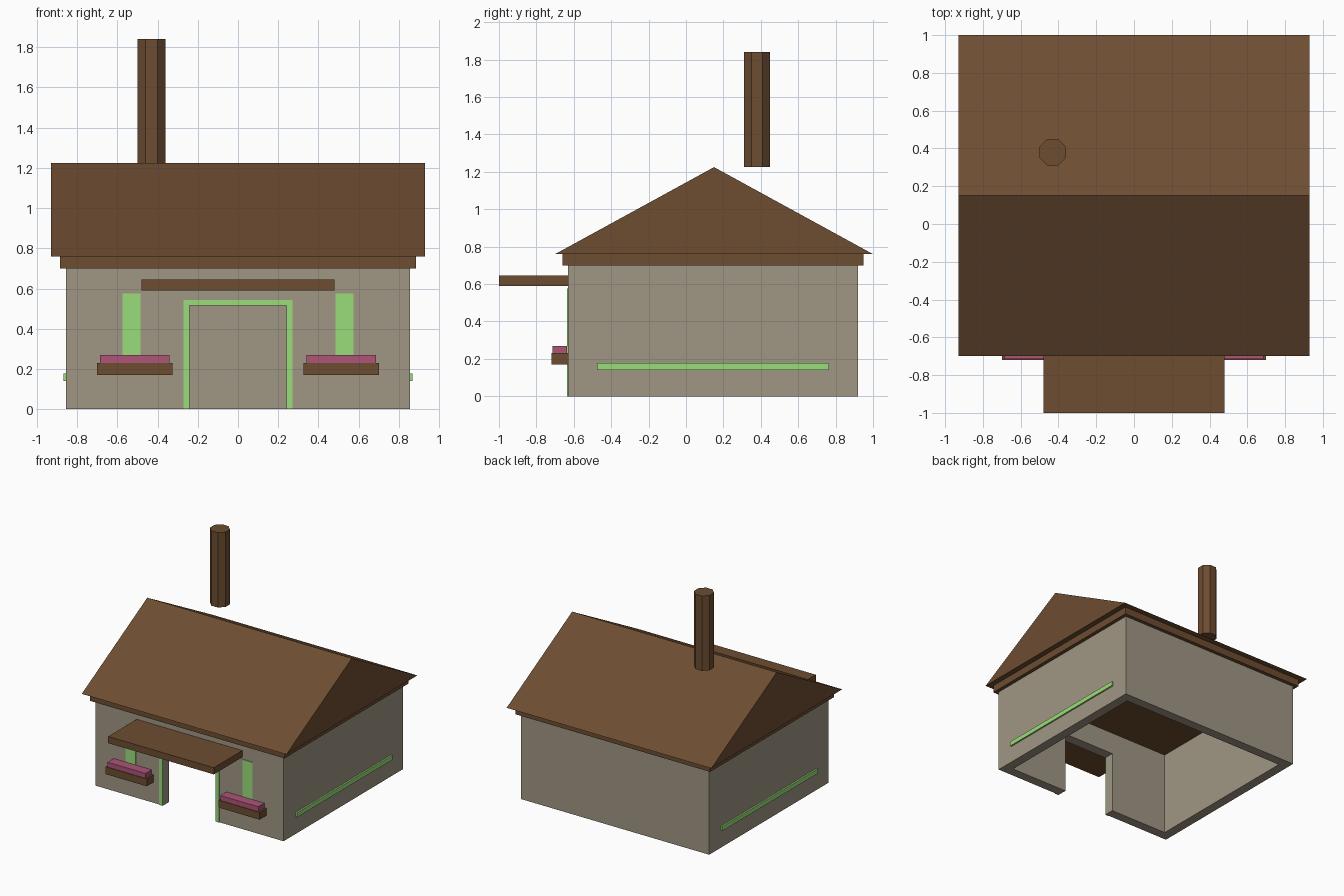
import bpy, bmesh, math

if "Cube" in bpy.data.objects:
    bpy.data.objects.remove(bpy.data.objects["Cube"])


def material(name, r, g, b):
    lin = lambda c: ((c / 255 + 0.055) / 1.055) ** 2.4
    m = bpy.data.materials.new(name)
    m.diffuse_color = (lin(r), lin(g), lin(b), 1)
    m.use_nodes = True
    m.node_tree.nodes["Principled BSDF"].inputs["Base Color"].default_value = m.diffuse_color
    return m


PLASTER = material("plaster", 160, 150, 132)
WOOD = material("brown_wood", 109, 77, 49)
GREEN = material("light_green", 154, 222, 122)
PINK = material("flower_pink", 173, 85, 119)


def finish(name, bm, mat):
    bmesh.ops.recalc_face_normals(bm, faces=bm.faces[:])
    me = bpy.data.meshes.new(name)
    bm.to_mesh(me)
    bm.free()
    ob = bpy.data.objects.new(name, me)
    bpy.context.collection.objects.link(ob)
    if mat:
        me.materials.append(mat)
    return ob


def box(name, x, y, z, mat):
    """Box from (min, max) ranges."""
    bm = bmesh.new()
    bmesh.ops.create_cube(bm, size=1)
    for v in bm.verts:
        v.co = [r[0] if c < 0 else r[1] for c, r in zip(v.co, (x, y, z))]
    return finish(name, bm, mat)


def extrude(name, points, step, mat):
    """Extrude a closed outline along a vector."""
    bm = bmesh.new()
    face = bm.faces.new([bm.verts.new(p) for p in points])
    out = bmesh.ops.extrude_face_region(bm, geom=[face])
    bmesh.ops.translate(bm, vec=step,
                        verts=[g for g in out["geom"] if isinstance(g, bmesh.types.BMVert)])
    # restore the starting cap if the extrusion consumed it
    bmesh.ops.holes_fill(bm, edges=[e for e in bm.edges if e.is_boundary], sides=0)
    return finish(name, bm, mat)


# Hollow walls with a door opening
walls = box("walls", (-0.855, 0.855), (-0.63, 0.92), (0, 0.70), PLASTER)
room = box("room_cutter", (-0.775, 0.775), (-0.55, 0.84), (-0.2, 0.9), PLASTER)
door = box("door_cutter", (-0.24, 0.24), (-0.8, -0.4), (-0.2, 0.515), PLASTER)
for cutter in (room, door):
    mod = walls.modifiers.new(cutter.name, 'BOOLEAN')
    mod.object = cutter
    mod.operation = 'DIFFERENCE'
    mod.solver = 'EXACT'
    cutter.hide_render = True
    cutter.hide_viewport = True

# Roof: eaves slab and gabled prism
box("eaves", (-0.885, 0.885), (-0.66, 0.95), (0.70, 0.76), WOOD)
extrude("roof", [(-0.93, -0.70, 0.76), (-0.93, 1.0, 0.76), (-0.93, 0.15, 1.225)],
        (1.86, 0, 0), WOOD)

# Eight-sided chimney, flat sides facing the axes
ring = [math.radians(22.5 + 45 * i) for i in range(8)]
extrude("chimney", [(-0.43 + 0.076 * math.cos(a), 0.38 + 0.076 * math.sin(a), 1.225)
                    for a in ring], (0, 0, 0.615), WOOD)

# Awning over the door
box("awning", (-0.48, 0.48), (-1.0, -0.63), (0.59, 0.645), WOOD)

# Door frame
extrude("door_frame", [(x, -0.63, z) for x, z in (
    (-0.272, 0), (-0.272, 0.542), (0.272, 0.542), (0.272, 0),
    (0.242, 0), (0.242, 0.515), (-0.242, 0.515), (-0.242, 0))], (0, -0.006, 0), GREEN)

# Windows, planters, flowers and side trims on both sides
for side, s in (("left", -1), ("right", 1)):
    span = lambda a, b: tuple(sorted((s * a, s * b)))
    box(side + "_window", span(0.485, 0.575), (-0.636, -0.63), (0.22, 0.575), GREEN)
    box(side + "_planter", span(0.325, 0.70), (-0.72, -0.63), (0.17, 0.23), WOOD)
    box(side + "_flowers", span(0.34, 0.685), (-0.715, -0.636), (0.23, 0.27), PINK)
    box(side + "_side_trim", span(0.855, 0.868), (-0.475, 0.765), (0.14, 0.177), GREEN)
